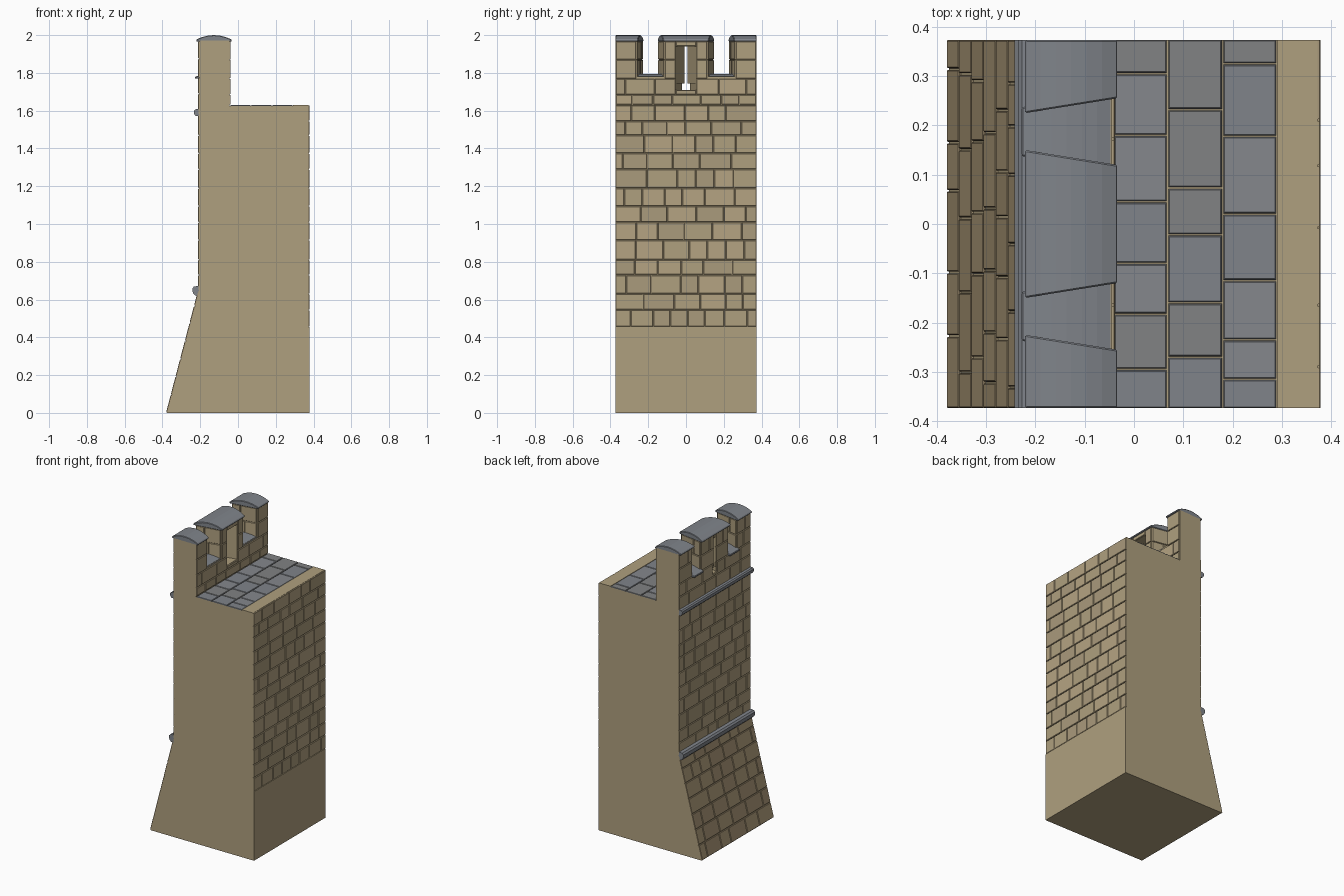
import bpy, bmesh, random
from mathutils import Vector

if "Cube" in bpy.data.objects:
    bpy.data.objects.remove(bpy.data.objects["Cube"])

random.seed(7)
W = 0.373                     # half length of the wall section
XO, XI, XB = -0.205, -0.045, 0.372   # outer, parapet inner and back core planes
DEPTH = 0.006                 # how far stones stand out of the core


def material(name, rgb):
    m = bpy.data.materials.new(name)
    m.diffuse_color = (*rgb, 1)
    m.use_nodes = True
    m.node_tree.nodes["Principled BSDF"].inputs["Base Color"].default_value = m.diffuse_color
    return m


TAN = [material("sandstone", (0.43, 0.35, 0.21)),
       material("sandstone_light", (0.46, 0.37, 0.225)),
       material("sandstone_dark", (0.40, 0.325, 0.20))]
BROWN = [material("base_stone", (0.38, 0.295, 0.175)),
         material("base_stone_dark", (0.35, 0.27, 0.16))]
GREY = [material("slate", (0.215, 0.23, 0.255)),
        material("slate_light", (0.235, 0.245, 0.265)),
        material("slate_neutral", (0.22, 0.225, 0.23))]
JOINT = material("mortar", (0.20, 0.16, 0.10))


def finish(name, bm, mats, recalc=True):
    if recalc:
        bmesh.ops.recalc_face_normals(bm, faces=bm.faces)
    me = bpy.data.meshes.new(name)
    bm.to_mesh(me)
    bm.free()
    for m in mats:
        me.materials.append(m)
    ob = bpy.data.objects.new(name, me)
    bpy.context.collection.objects.link(ob)
    return ob


def loft(bm, ring_a, ring_b):
    """Closed solid between two matching outlines."""
    a = [bm.verts.new(p) for p in ring_a]
    b = [bm.verts.new(p) for p in ring_b]
    faces = [bm.faces.new(a), bm.faces.new(b)]
    n = len(a)
    for i in range(n):
        faces.append(bm.faces.new((a[i], a[(i + 1) % n], b[(i + 1) % n], b[i])))
    return faces


def prism(bm, plan, z0, z1):
    return loft(bm, [(x, y, z0) for x, y in plan], [(x, y, z1) for x, y in plan])


def along_y(name, profile, mats):
    bm = bmesh.new()
    faces = loft(bm, [(x, -W, z) for x, z in profile], [(x, W, z) for x, z in profile])
    return finish(name, bm, mats)


def stone(bm, f, normal, u0, u1, v0, v1, shades):
    """Raised block with chamfered edges on the surface f(u, v)."""
    n = Vector(normal).normalized()
    rings = []
    for g, d in ((0.0015, -0.001), (0.002, DEPTH - 0.002), (0.004, DEPTH)):
        uv = ((u0 + g, v0 + g), (u1 - g, v0 + g), (u1 - g, v1 - g), (u0 + g, v1 - g))
        rings.append([bm.verts.new(Vector(f(u, v)) + n * d) for u, v in uv])
    top = rings[-1]
    flip = (top[1].co - top[0].co).cross(top[3].co - top[0].co).dot(n) < 0
    shade = random.randrange(shades)
    quads = [top] + [(a[i], a[(i + 1) % 4], b[(i + 1) % 4], b[i])
                     for a, b in zip(rings, rings[1:]) for i in range(4)]
    for q in quads:
        bm.faces.new(list(reversed(q)) if flip else q).material_index = shade


def courses(bm, f, normal, rows, u0, u1, shades=3, size=(0.085, 0.17)):
    """Rows of blocks of random length."""
    for v0, v1 in zip(rows, rows[1:]):
        u = u0
        step = random.uniform(0.04, size[1])
        while u < u1:
            end = u + step
            if u1 - end < 0.045:
                end = u1
            stone(bm, f, normal, u, end, v0, v1, shades)
            u = end
            step = random.uniform(*size)


def plane_x(x):
    return lambda u, v: (x, u, v)


# Main core: battered base, walkway level, low part of parapet
along_y("wall_core", [(0.378, 0), (0.378, 0.455), (XB, 0.455), (XB, 1.63), (0.29, 1.63),
                      (0.29, 1.625), (XI, 1.625), (XI, 1.71), (XO, 1.71), (XO, 0.65),
                      (-0.375, 0)], [TAN[0]])

# Parapet cores: crenels, merlons with splayed sides, arrow slit
bm = bmesh.new()
for s in (1, -1):
    def plan(oy0, oy1, iy0, iy1):
        return [(XO, s * oy0), (XO, s * oy1), (XI, s * iy1), (XI, s * iy0)]
    prism(bm, plan(0.022, W, 0.055, W), 1.71, 1.745)
    prism(bm, plan(0.009, W, 0.055, W), 1.745, 1.78)
    prism(bm, plan(0.009, 0.142, 0.055, 0.112), 1.78, 1.94)
    prism(bm, plan(0.233, W, 0.263, W), 1.78, 1.972)
prism(bm, [(XO, -0.142), (XO, 0.142), (XI, 0.112), (XI, -0.112)], 1.94, 1.972)
finish("parapet_core", bm, [TAN[0]])

# Rear wall blocks (plain band below)
bm = bmesh.new()
courses(bm, plane_x(XB), (1, 0, 0),
        [0.455, 0.545, 0.63, 0.73, 0.81, 0.915, 1.01, 1.095, 1.19, 1.29, 1.375,
         1.47, 1.545, 1.63], -W - 0.002, W + 0.002)
finish("rear_wall_blocks", bm, TAN, False)

# Battered base blocks
bm = bmesh.new()
courses(bm, lambda u, v: (-0.375 + 0.17 * v / 0.65, u, v), (-0.65, 0, 0.17),
        [0, 0.095, 0.19, 0.285, 0.38, 0.475, 0.565, 0.645], -W - 0.002, W + 0.002, 2)
finish("base_blocks", bm, BROWN, False)

# Outer wall blocks
bm = bmesh.new()
outer = plane_x(XO)
courses(bm, outer, (-1, 0, 0), [0.65, 0.73, 0.81, 0.915, 1.01, 1.095, 1.19, 1.29, 1.375,
                                1.47, 1.58, 1.69], -W - 0.002, W + 0.002)
stone(bm, outer, (-1, 0, 0), -0.03, 0.03, 1.69, 1.71, 3)
for a, b in ((-W, -0.024), (0.024, W)):
    courses(bm, outer, (-1, 0, 0), [1.69, 1.775], a, b)
for a, b in ((-0.142, -0.01), (0.01, 0.142), (-W, -0.233), (0.233, W)):
    courses(bm, outer, (-1, 0, 0), [1.775, 1.875, 1.968], a, b)
finish("outer_wall_blocks", bm, TAN, False)

# Parapet blocks facing the walkway, and the crenel reveals
bm = bmesh.new()
inner = plane_x(XI)
courses(bm, inner, (1, 0, 0), [1.63, 1.685], -W, W)
stone(bm, inner, (1, 0, 0), -0.055, 0.055, 1.685, 1.71, 3)
stone(bm, inner, (1, 0, 0), -0.055, 0.055, 1.94, 1.968, 3)
for a, b in ((-W, -0.055), (0.055, W)):
    courses(bm, inner, (1, 0, 0), [1.685, 1.77], a, b)
for v0, v1 in ((1.77, 1.87), (1.87, 1.968)):
    for s in (1, -1):
        for a, b in ((0.055, 0.112), (0.263, W)):
            lo, hi = sorted((s * a, s * b))
            stone(bm, inner, (1, 0, 0), lo, hi, v0, v1, 3)
        for yo, yi, side in ((0.142, 0.112, 1), (0.233, 0.263, -1)):
            def reveal(u, v):
                t = (u - XO) / (XI - XO)
                return (u, s * (yo + (yi - yo) * t), v)
            mid = -0.12 if v0 < 1.8 else -0.15
            stone(bm, reveal, (0, s * side, 0), XO, mid, v0, v1, 3)
            stone(bm, reveal, (0, s * side, 0), mid, XI, v0, v1, 3)
finish("parapet_blocks", bm, TAN, False)


# Arched coping stones and crenel sills
def arched(name, x0, x1, y_outer, y_inner, zb, ze, zt):
    bm = bmesh.new()
    top = [(x0 + (x1 - x0) * i / 6, ze + (zt - ze) * (1 - (i / 3 - 1) ** 2)) for i in range(7)]
    outline = [(x0, zb)] + top + [(x1, zb)]

    def ring(k):
        return [(x, y_outer[k] + (y_inner[k] - y_outer[k]) * (x - x0) / (x1 - x0), z)
                for x, z in outline]
    loft(bm, ring(0), ring(1))
    ob = finish(name, bm, [GREY[0]])
    mod = ob.modifiers.new("soft_edges", "BEVEL")
    mod.width, mod.segments, mod.limit_method = 0.003, 1, "ANGLE"


arched("middle_coping", -0.221, -0.034, (-0.15, 0.15), (-0.12, 0.12), 1.966, 1.977, 2.0)
for s, side in ((1, "far"), (-1, "near")):
    arched(side + "_coping", -0.221, -0.034, (s * 0.225, s * W), (s * 0.255, s * W),
           1.966, 1.977, 2.0)
    arched(side + "_crenel_sill", -0.228, XI, (s * 0.138, s * 0.237), (s * 0.108, s * 0.267),
           1.77, 1.78, 1.795)

# Moulded string courses
for name, z, h, out in (("lower_string_course", 0.647, 0.025, 0.037),
                        ("upper_string_course", 1.59, 0.019, 0.029)):
    along_y(name, [(XO, z - h), (XO - out * 0.6, z - h), (XO - out * 0.9, z - h * 0.5),
                   (XO - out, z), (XO - out, z + h * 0.5), (XO - out * 0.75, z + h * 0.9),
                   (XO, z + h)], [GREY[0]])

# Walkway paving slabs
bm = bmesh.new()
DEPTH = 0.005
for x0, x1, joints in ((-0.042, 0.068, (-0.295, -0.183, -0.08, 0.045, 0.18, 0.305)),
                       (0.068, 0.18, (-0.27, -0.16, -0.022, 0.073, 0.232)),
                       (0.18, 0.29, (-0.315, -0.235, -0.115, 0.02, 0.178, 0.325))):
    ys = [-W - 0.002, *joints, W + 0.002]
    for y0, y1 in zip(ys, ys[1:]):
        stone(bm, lambda u, v: (u, v, 1.625), (0, 0, 1), x0, x1, y0, y1, 3)
finish("walkway_slabs", bm, GREY, False)
